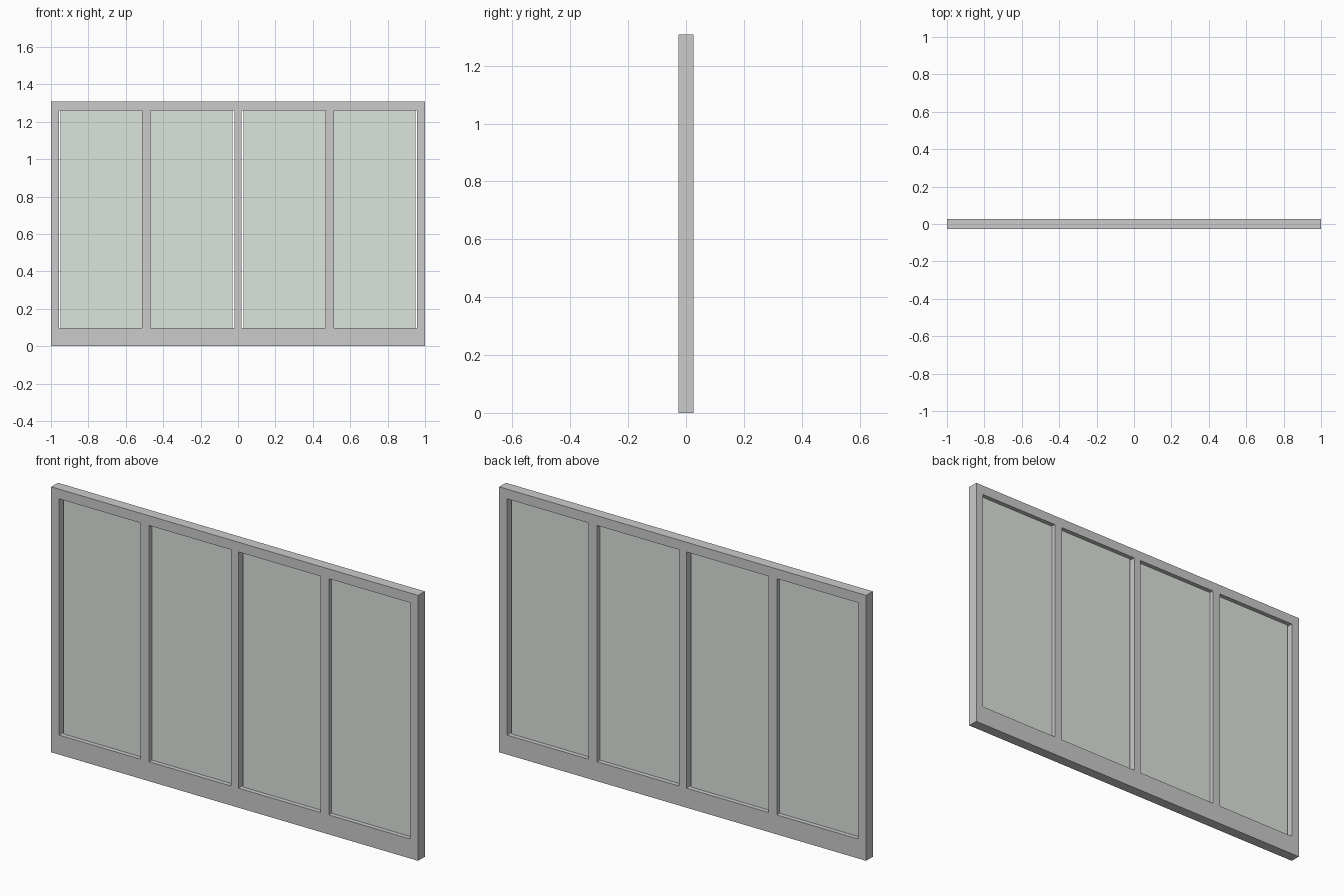
import bpy, bmesh

if "Cube" in bpy.data.objects:
    bpy.data.objects.remove(bpy.data.objects["Cube"])

HALF_DEPTH = 0.026
GLASS_HALF = 0.004
GAP = 0.009                      # clearance on one side of each pane
X = [-1, -0.957, -0.513, -0.467, -0.02, 0.02, 0.467, 0.513, 0.957, 1]
Z = [0, 0.096, 1.26, 1.308]


def finish(bm, name):
    bmesh.ops.recalc_face_normals(bm, faces=bm.faces)
    mesh = bpy.data.meshes.new(name)
    bm.to_mesh(mesh)
    bm.free()
    obj = bpy.data.objects.new(name, mesh)
    bpy.context.collection.objects.link(obj)
    return obj


def box(name, x0, x1, y0, y1, z0, z1):
    bm = bmesh.new()
    bmesh.ops.create_cube(bm, size=1)
    bmesh.ops.scale(bm, vec=(x1 - x0, y1 - y0, z1 - z0), verts=bm.verts)
    bmesh.ops.translate(bm, vec=((x0 + x1) / 2, (y0 + y1) / 2, (z0 + z1) / 2),
                        verts=bm.verts)
    return finish(bm, name)


# Window frame: one flat grid with four openings, extruded to depth
bm = bmesh.new()
grid = [[bm.verts.new((x, -HALF_DEPTH, z)) for z in Z] for x in X]
for i in range(len(X) - 1):
    for j in range(len(Z) - 1):
        if j == 1 and i % 2 == 1:
            continue
        bm.faces.new((grid[i][j], grid[i + 1][j],
                      grid[i + 1][j + 1], grid[i][j + 1]))
ext = bmesh.ops.extrude_face_region(bm, geom=bm.faces[:], use_keep_orig=True)
moved = [v for v in ext["geom"] if isinstance(v, bmesh.types.BMVert)]
bmesh.ops.translate(bm, vec=(0, 2 * HALF_DEPTH, 0), verts=moved)
finish(bm, "window_frame")

# Glass panes: a narrow gap at the outer stiles and the centre mullion
glass = bpy.data.materials.new("glass")
glass.diffuse_color = (0.72, 0.77, 0.72, 1)
glass.use_nodes = True
glass.node_tree.nodes["Principled BSDF"].inputs["Base Color"].default_value = glass.diffuse_color
for n in range(4):
    x0, x1 = X[2 * n + 1], X[2 * n + 2]
    if n % 2 == 0:
        x0 += GAP
    else:
        x1 -= GAP
    pane = box(f"glass_pane_{n + 1}", x0, x1, -GLASS_HALF, GLASS_HALF, Z[1], Z[2])
    pane.data.materials.append(glass)
